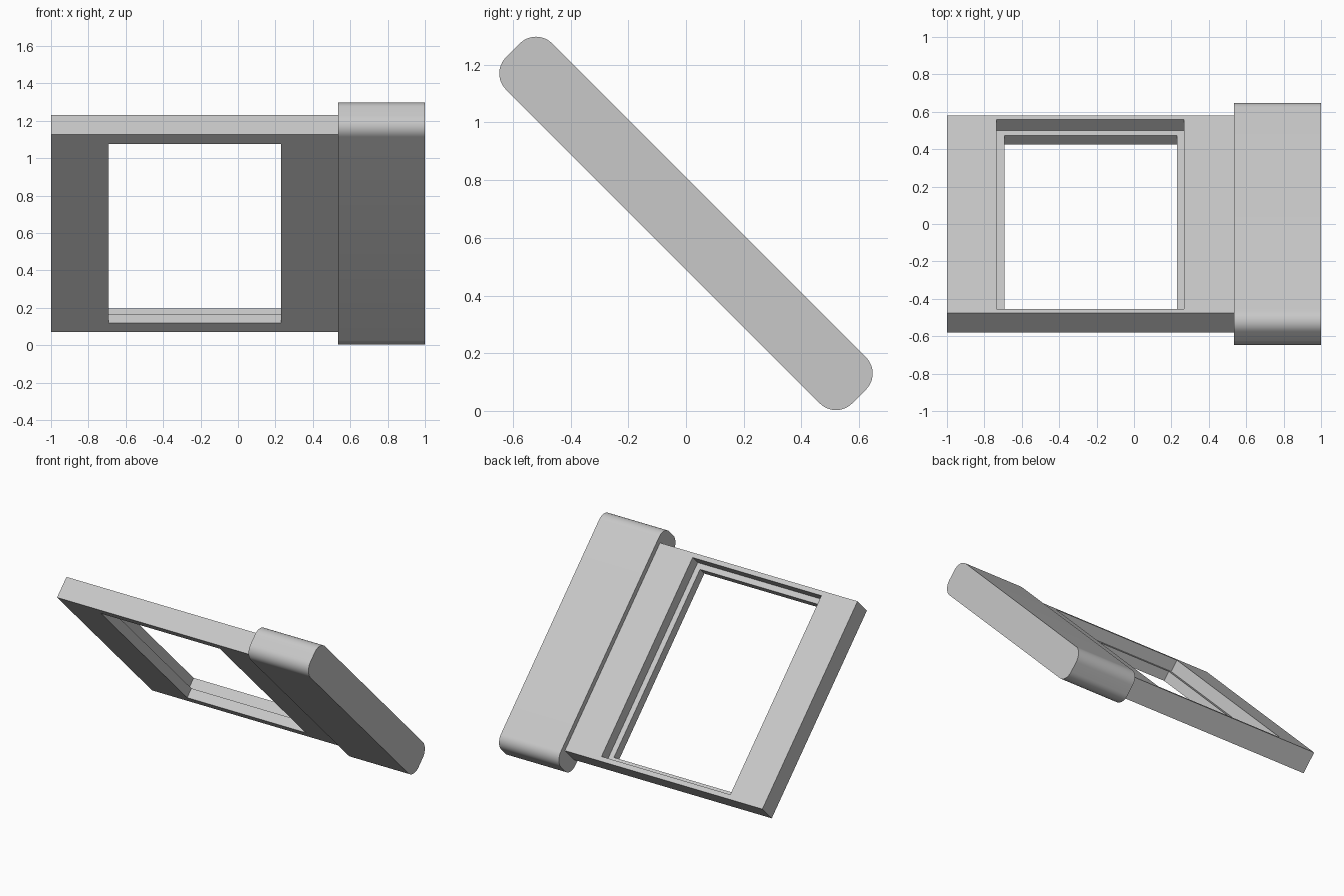
import bpy, bmesh, math
from mathutils import Matrix, Vector

cube = bpy.data.objects.get("Cube")
if cube:
    bpy.data.objects.remove(cube, do_unlink=True)

grey = bpy.data.materials.new("light grey")
grey.use_nodes = True
colour = (0.58, 0.58, 0.58, 1)
grey.diffuse_color = colour
grey.node_tree.nodes["Principled BSDF"].inputs["Base Color"].default_value = colour

# Parts are built flat, then the whole slab is tipped down towards the back
TILT = Matrix.Translation((0, 0, 0.65)) @ Matrix.Rotation(math.radians(-45), 4, 'X')


def finish(name, bm):
    bmesh.ops.recalc_face_normals(bm, faces=bm.faces)
    bm.transform(TILT)
    mesh = bpy.data.meshes.new(name)
    bm.to_mesh(mesh)
    bm.free()
    mesh.materials.append(grey)
    obj = bpy.data.objects.new(name, mesh)
    bpy.context.collection.objects.link(obj)
    return obj


def bridge(bm, a, b):
    n = len(a)
    for i in range(n):
        j = (i + 1) % n
        bm.faces.new((a[i], a[j], b[j], b[i]))


# Screen frame: rectangular rings joined in a loop, with a stepped opening
HALF, LEDGE = 0.074, -0.007
outer = (-1, 0.537, 0.747)
recess = (-0.735, 0.266, 0.715)
window = (-0.693, 0.229, 0.676)
steps = [(outer, -HALF), (outer, HALF), (recess, HALF),
         (recess, LEDGE), (window, LEDGE), (window, -HALF)]
bm = bmesh.new()
rings = []
for (x0, x1, y), z in steps:
    corners = ((x0, -y), (x1, -y), (x1, y), (x0, y))
    rings.append([bm.verts.new((cx, cy, z)) for cx, cy in corners])
for i, ring in enumerate(rings):
    bridge(bm, ring, rings[(i + 1) % len(rings)])
finish("screen_frame", bm)

# Side grip: rounded rectangle profile extruded sideways
LENGTH, THICK, RADIUS, SEGMENTS = 0.848, 0.113, 0.079, 12
profile = []
for quarter, (sy, sz) in enumerate(((1, 1), (-1, 1), (-1, -1), (1, -1))):
    for s in range(SEGMENTS + 1):
        a = math.pi / 2 * (quarter + s / SEGMENTS)
        profile.append((sy * (LENGTH - RADIUS) + RADIUS * math.cos(a),
                        sz * (THICK - RADIUS) + RADIUS * math.sin(a)))
bm = bmesh.new()
ends = [[bm.verts.new((x, y, z)) for y, z in profile] for x in (0.535, 1)]
for end in ends:
    bm.faces.new(end)
bridge(bm, *ends)
grip = finish("side_grip", bm)

bpy.ops.object.select_all(action='DESELECT')
grip.select_set(True)
bpy.context.view_layer.objects.active = grip
bpy.ops.object.shade_smooth_by_angle(angle=math.radians(30))
